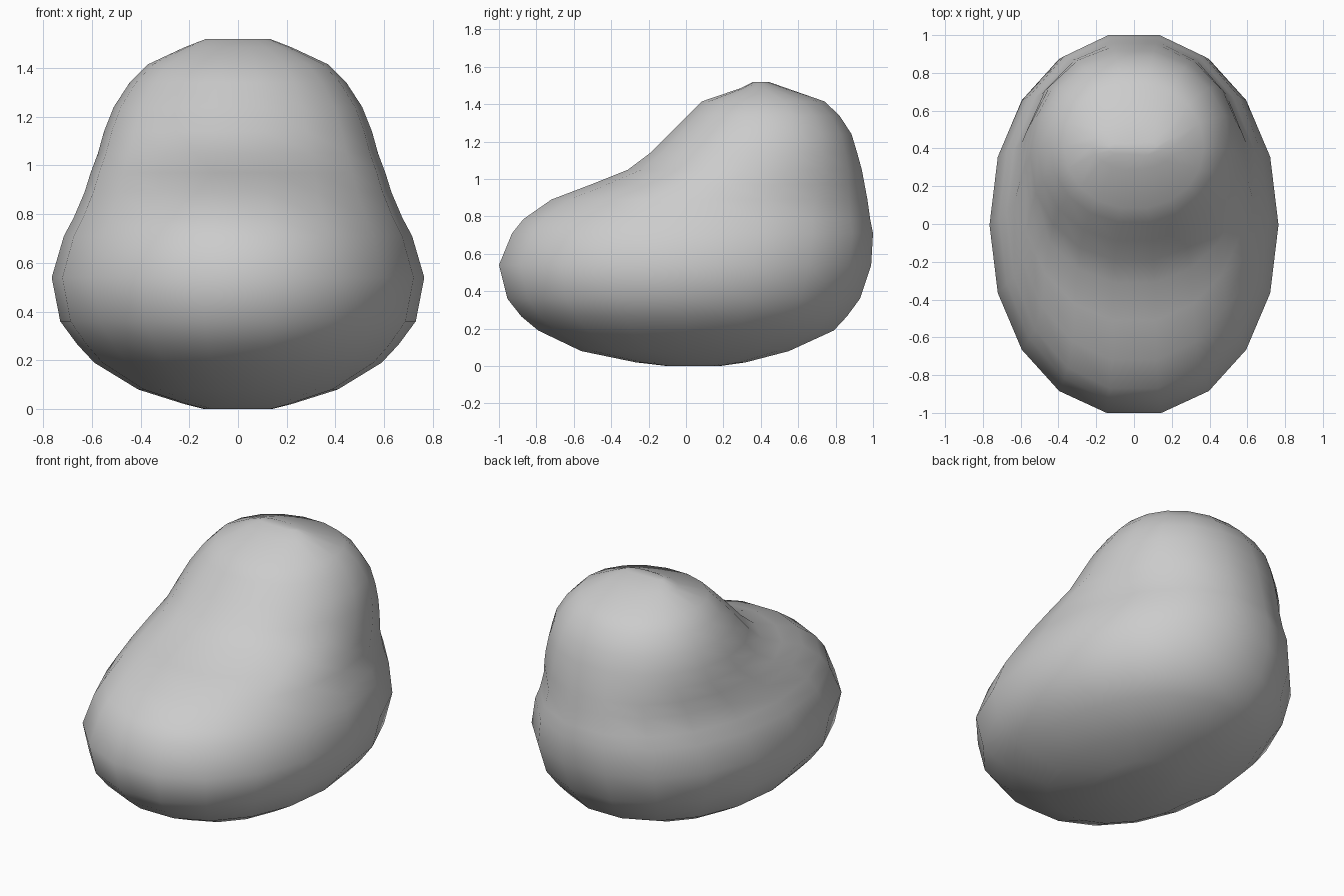
import bpy, bmesh
from math import sin, cos, tau, pi

if "Cube" in bpy.data.objects:
    bpy.data.objects.remove(bpy.data.objects["Cube"])

# Horizontal slices: height, front y, back y, half width
SLICES = [
    (0.00, -0.10, 0.18, 0.14),
    (0.02, -0.27, 0.32, 0.22),
    (0.08, -0.56, 0.55, 0.41),
    (0.19, -0.79, 0.79, 0.59),
    (0.265, -0.88, 0.86, 0.66),
    (0.36, -0.955, 0.93, 0.73),
    (0.54, -1.00, 0.99, 0.765),
    (0.71, -0.93, 1.00, 0.715),
    (0.785, -0.87, 0.985, 0.675),
    (0.89, -0.72, 0.97, 0.63),
    (0.97, -0.51, 0.955, 0.605),
    (1.05, -0.31, 0.94, 0.575),
    (1.14, -0.19, 0.915, 0.55),
    (1.24, -0.09, 0.885, 0.51),
    (1.34, 0.01, 0.82, 0.445),
    (1.415, 0.085, 0.74, 0.37),
    (1.485, 0.29, 0.54, 0.22),
    (1.52, 0.36, 0.44, 0.13),
]
SIDES = 18


def sgn_pow(v, p):
    return abs(v) ** p * (1 if v >= 0 else -1)


# Loft rounded slices into one pebble-like body
bm = bmesh.new()
rings = []
for z, y0, y1, hw in SLICES:
    cy, ry = (y0 + y1) / 2, (y1 - y0) / 2
    ring = []
    for i in range(SIDES):
        a = tau * (i + 0.5) / SIDES
        x = hw * sgn_pow(sin(a), 0.95)
        y = cy + ry * sgn_pow(cos(a) / cos(pi / SIDES), 0.96)
        ring.append(bm.verts.new((x, y, z)))
    rings.append(ring)
for lo, hi in zip(rings, rings[1:]):
    for i in range(SIDES):
        j = (i + 1) % SIDES
        bm.faces.new((lo[i], lo[j], hi[j], hi[i]))
bm.faces.new(rings[0])
bm.faces.new(rings[-1])
bmesh.ops.recalc_face_normals(bm, faces=bm.faces)
for f in bm.faces:
    f.smooth = True

mesh = bpy.data.meshes.new("rounded_body")
bm.to_mesh(mesh)
bm.free()
obj = bpy.data.objects.new("rounded_body", mesh)
bpy.context.collection.objects.link(obj)
